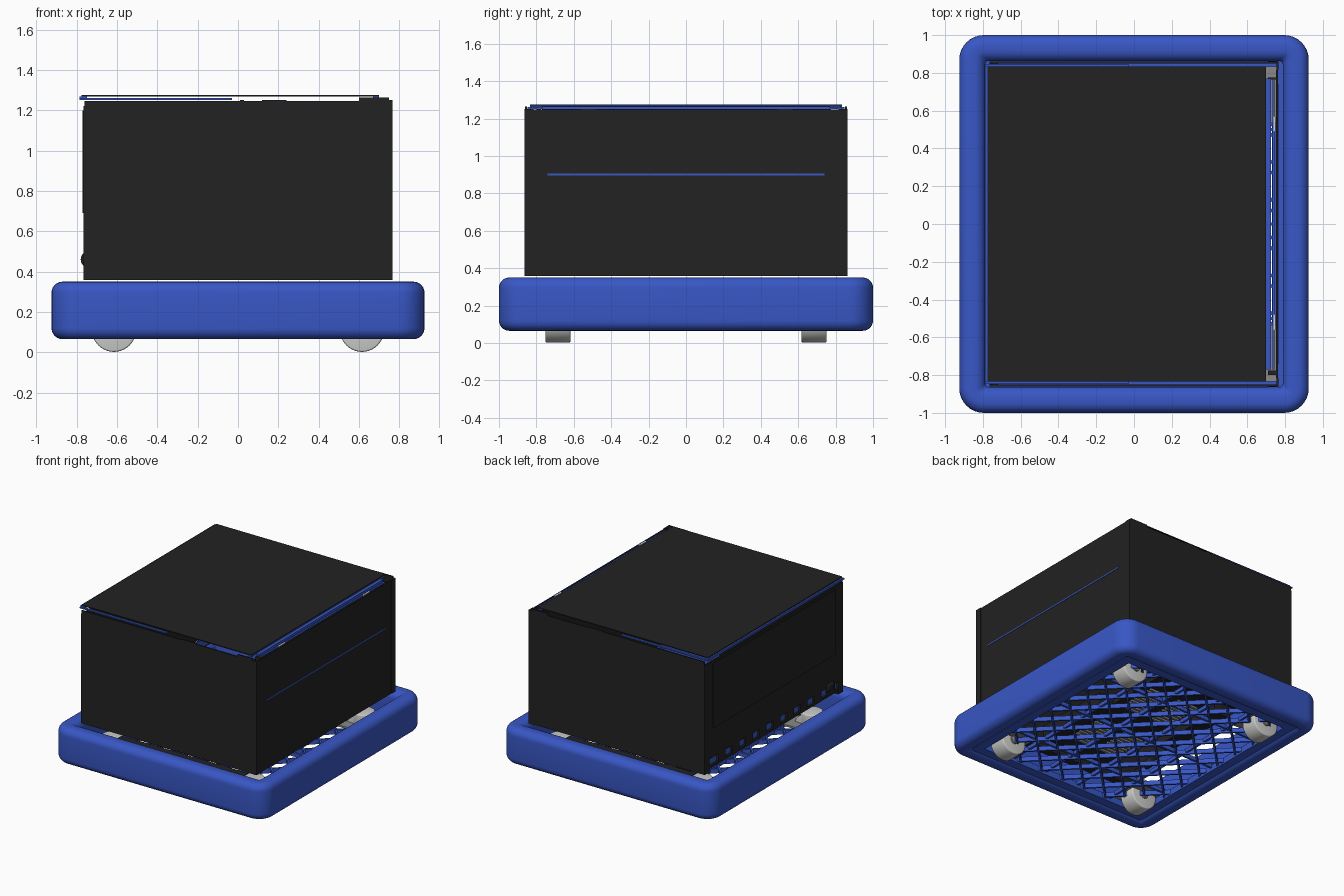
import bpy, bmesh, math
from mathutils import Vector, Matrix

cube = bpy.data.objects.get("Cube")
if cube:
    bpy.data.objects.remove(cube, do_unlink=True)


def material(name, color):
    m = bpy.data.materials.new(name)
    m.use_nodes = True
    m.diffuse_color = (*color, 1)
    m.node_tree.nodes["Principled BSDF"].inputs["Base Color"].default_value = (*color, 1)
    return m


BLUE = material("blue plastic", (0.04, 0.095, 0.56))
BLACK = material("black panel", (0.016, 0.016, 0.016))
LIGHT = material("light grey wheel", (0.6, 0.6, 0.59))
GREY = material("grey metal", (0.25, 0.25, 0.25))


def finish(name, bm, mat, smooth=False):
    bmesh.ops.recalc_face_normals(bm, faces=bm.faces)
    me = bpy.data.meshes.new(name)
    bm.to_mesh(me)
    bm.free()
    ob = bpy.data.objects.new(name, me)
    bpy.context.collection.objects.link(ob)
    me.materials.append(mat)
    if smooth:
        bpy.ops.object.select_all(action='DESELECT')
        ob.select_set(True)
        bpy.context.view_layer.objects.active = ob
        bpy.ops.object.shade_smooth_by_angle(angle=math.radians(35))
    return ob


def add_box(bm, x, y, z):
    """Add a box spanning the given (low, high) ranges."""
    mid = [(a + b) / 2 for a, b in (x, y, z)]
    size = [b - a for a, b in (x, y, z)]
    bmesh.ops.create_cube(bm, size=1, matrix=Matrix.Translation(mid) @ Matrix.Diagonal((*size, 1)))


def boxes(name, mat, *ranges):
    bm = bmesh.new()
    for r in ranges:
        add_box(bm, *r)
    return finish(name, bm, mat)


def add_bar(bm, a, b, width, height):
    """Add a straight bar between two points on one level."""
    a, b = Vector(a), Vector(b)
    d = b - a
    rot = Matrix.Rotation(math.atan2(d.y, d.x), 4, 'Z')
    bmesh.ops.create_cube(bm, size=1, matrix=Matrix.Translation((a + b) / 2) @ rot
                          @ Matrix.Diagonal((d.length, width, height, 1)))


def cylinder(name, mat, centre, radius, depth, axis='Y', bevel=0.0):
    bm = bmesh.new()
    rot = Matrix.Rotation(math.pi / 2, 4, 'X') if axis == 'Y' else Matrix()
    bmesh.ops.create_cone(bm, cap_ends=True, segments=40, radius1=radius, radius2=radius,
                          depth=depth, matrix=Matrix.Translation(centre) @ rot)
    if bevel:
        rim = [e for e in bm.edges if any(len(f.verts) > 4 for f in e.link_faces)]
        bmesh.ops.bevel(bm, geom=rim, offset=bevel, segments=3, affect='EDGES', profile=0.5)
    return finish(name, bm, mat, True)


# Bumper: rounded section swept around a rounded rectangle
def rounded_loop(hx, hy, r, steps=8):
    pts = []
    for k, (sx, sy) in enumerate(((1, 1), (-1, 1), (-1, -1), (1, -1))):
        for i in range(steps + 1):
            a = math.pi / 2 * (k + i / steps)
            pts.append((sx * (hx - r) + r * math.cos(a), sy * (hy - r) + r * math.sin(a)))
    return pts


def bumper(width=0.137, low=0.065, high=0.35, fillet=0.055):
    bm = bmesh.new()
    rings = []
    for cx, cz, start in ((width - fillet, high - fillet, 0), (fillet, high - fillet, 1),
                          (fillet, low + fillet, 2), (width - fillet, low + fillet, 3)):
        for i in range(7):
            a = math.pi / 2 * (start + i / 6)
            d, z = cx + fillet * math.cos(a), cz + fillet * math.sin(a)
            loop = rounded_loop(0.925 - d, 1.0 - d, max(0.13 - d, 0.02))
            rings.append([bm.verts.new((x, y, z)) for x, y in loop])
    for j, ring in enumerate(rings):
        nxt = rings[(j + 1) % len(rings)]
        for i in range(len(ring)):
            n = (i + 1) % len(ring)
            bm.faces.new((ring[i], ring[n], nxt[n], nxt[i]))
    return finish("bumper_frame", bm, BLUE, True)


bumper()

# Side walls, thin sheets around a hollow body
for side, name in ((-1, "front"), (1, "back")):
    y0, y1 = sorted((side * 0.85, side * 0.86))
    boxes(name + "_wall", BLACK, ((-0.76, 0.71), (y0, y1), (0.358, 1.246)))
    p0, p1 = sorted((side * 0.815, side * 0.863))
    boxes(name + "_corner_post", BLACK,
          ((0.755, 0.766), (p0, p1), (0.358, 1.25)),
          ((0.71, 0.766), tuple(sorted((side * 0.85, side * 0.863))), (0.358, 1.25)))
    boxes(name + "_top_clips", BLACK,
          ((0.60, 0.75), (y0, y1), (1.246, 1.263)),
          ((0.12, 0.24), (y0, y1), (1.246, 1.252)),
          ((0.01, 0.03), (y0, y1), (1.246, 1.25)))
    boxes(name + "_lid_rail", BLUE,
          ((-0.785, -0.03), tuple(sorted((side * 0.83, side * 0.848))), (1.252, 1.261)))

boxes("right_wall", BLACK, ((0.752, 0.762), (-0.815, 0.815), (0.358, 1.248)))
boxes("right_stripe", BLUE, ((0.76, 0.765), (-0.74, 0.74), (0.896, 0.906)))
boxes("right_top_rails", BLUE,
      ((0.700, 0.724), (-0.77, 0.77), (1.235, 1.263)),
      ((0.732, 0.745), (-0.77, 0.77), (1.215, 1.25)))
boxes("right_rail_ends", BLACK,
      ((0.71, 0.755), (-0.80, -0.775), (1.20, 1.252)),
      ((0.71, 0.755), (0.765, 0.775), (1.20, 1.252)))
boxes("right_rail_spacers", LIGHT,
      ((0.738, 0.75), (-0.56, -0.48), (1.23, 1.252)),
      ((0.738, 0.75), (0.49, 0.57), (1.23, 1.252)))

# Opposite wall with raised panel, open foot and a row of windows
boxes("left_wall", BLACK, ((-0.765, -0.755), (-0.86, 0.86), (0.46, 1.22)),
      ((-0.765, -0.72), (-0.86, -0.80), (0.358, 0.46)),
      ((-0.765, -0.72), (0.80, 0.86), (0.358, 0.46)))
boxes("left_panel", BLACK, ((-0.772, -0.764), (-0.76, 0.76), (0.69, 1.2)))
boxes("left_foot_strip", BLUE, ((-0.75, -0.74), (-0.80, 0.80), (0.40, 0.46)))
boxes("left_foot_ribs", BLACK, ((-0.765, -0.745), (-0.80, 0.80), (0.385, 0.405)),
      *[((-0.765, -0.745), (-0.76 + i * 0.17, -0.67 + i * 0.17), (0.385, 0.465)) for i in range(9)])
cylinder("left_latch", BLACK, (-0.74, -0.70, 0.46), 0.04, 0.08, bevel=0.008)

# Lid: a thin sheet above a blue border
boxes("lid_sheet", BLACK, ((-0.775, 0.70), (-0.835, 0.835), (1.269, 1.276)))
boxes("lid_border", BLUE, ((-0.787, -0.75), (-0.835, 0.835), (1.252, 1.269)),
      ((0.67, 0.70), (-0.83, 0.83), (1.255, 1.268)))

# Blue floor lattice: diagonals clipped to the inner rectangle, and a rim
HX, HY = 0.765, 0.845
bm = bmesh.new()
for sign in (1, -1):
    for i in range(-7, 8):
        c = i * 0.2
        lo, hi = max(-HX, -HY - c), min(HX, HY - c)
        if hi - lo > 0.05:
            add_bar(bm, (sign * lo, lo + c, 0.11), (sign * hi, hi + c, 0.11), 0.014, 0.035)
for x in (-0.45, -0.15, 0.15, 0.45):
    add_bar(bm, (x, -HY, 0.12), (x, HY, 0.12), 0.016, 0.03)
for y in (-0.5, 0, 0.5):
    add_bar(bm, (-HX, y, 0.12), (HX, y, 0.12), 0.016, 0.03)
finish("floor_lattice", bm, BLUE)
boxes("floor_rim", BLUE,
      *[((s * 0.765 - 0.035, s * 0.765 + 0.035), (-0.88, 0.88), (0.08, 0.13)) for s in (-1, 1)],
      *[((-0.73, 0.73), (s * 0.845 - 0.035, s * 0.845 + 0.035), (0.08, 0.13)) for s in (-1, 1)])

# Dark machinery above the lattice
boxes("floor_machinery", BLACK,
      ((-0.28, 0.28), (-0.62, 0.62), (0.22, 0.30)),
      ((0.30, 0.42), (-0.52, 0.12), (0.17, 0.26)),
      ((-0.42, -0.30), (-0.10, 0.55), (0.17, 0.26)),
      ((-0.55, 0.55), (-0.72, -0.66), (0.18, 0.24)),
      ((-0.55, 0.55), (0.66, 0.72), (0.18, 0.24)))
boxes("vent_slats", GREY,
      *[((x, x + 0.18), (y + i * 0.035, y + 0.018 + i * 0.035), (0.205, 0.222))
        for x in (-0.22, 0.04) for y in (-0.46, 0.12) for i in range(10)])

# Casters at the four corners
for sx, xn in ((-1, "left"), (1, "right")):
    for sy, yn in ((-1, "front"), (1, "back")):
        tag = yn + "_" + xn + "_caster_"
        x, y = sx * 0.615, sy * 0.685
        boxes(tag + "plate", GREY, ((x - 0.14, x + 0.14), (y - 0.15, y + 0.15), (0.135, 0.15)))
        cylinder(tag + "swivel", LIGHT, (x, y, 0.19), 0.08, 0.09, 'Z', 0.008)
        cylinder(tag + "wheel", LIGHT, (x, y, 0.112), 0.11, 0.135, 'Y', 0.008)
        cylinder(tag + "axle", GREY, (x, y, 0.112), 0.03, 0.16, 'Y', 0.004)
